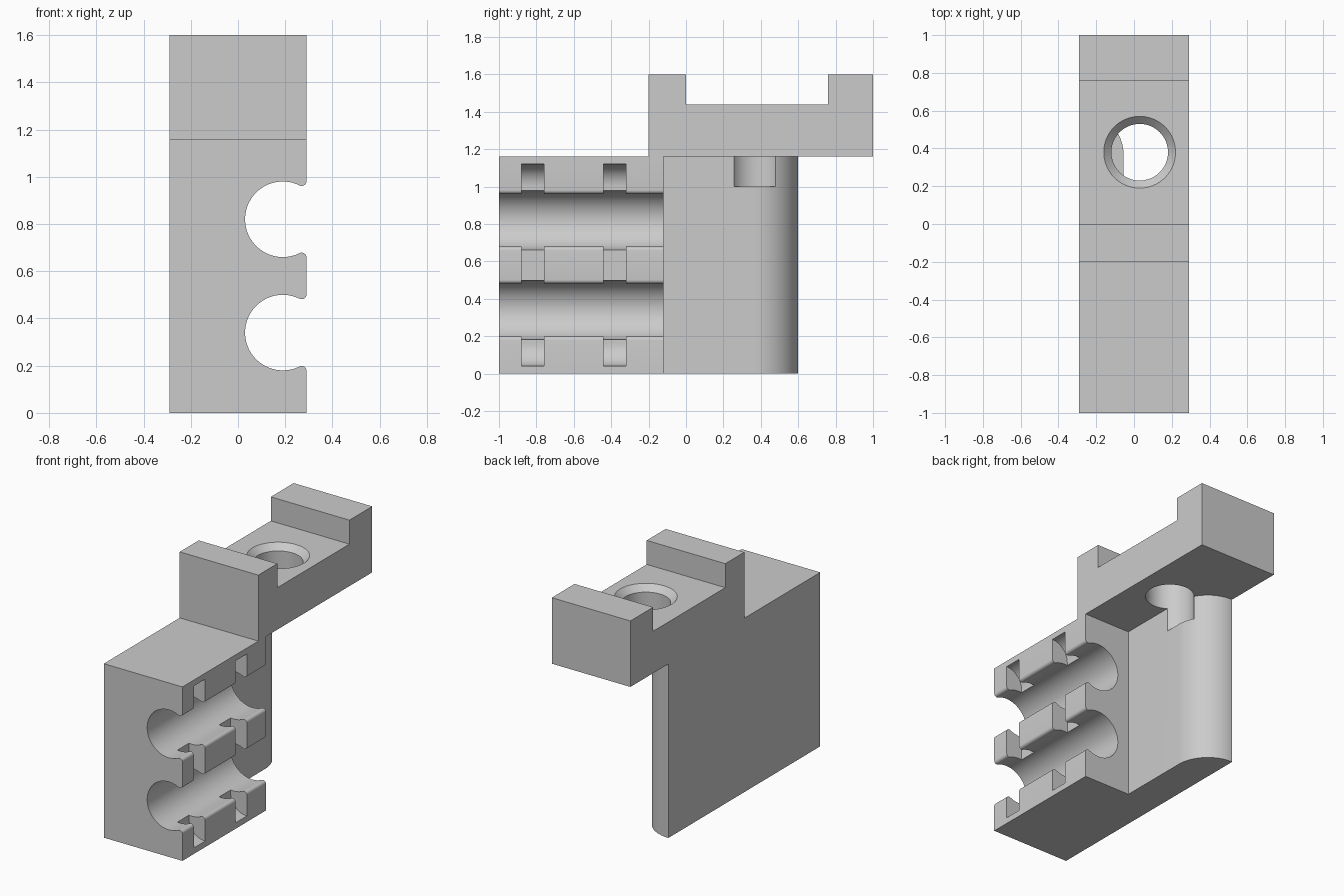
import bpy, bmesh
from math import cos, sin, radians, atan2, degrees, sqrt

cube = bpy.data.objects.get("Cube")
if cube:
    bpy.data.objects.remove(cube, do_unlink=True)

grey = bpy.data.materials.new("plain grey")
grey.use_nodes = True
grey.diffuse_color = (0.6, 0.6, 0.6, 1)
grey.node_tree.nodes["Principled BSDF"].inputs["Base Color"].default_value = (0.6, 0.6, 0.6, 1)

HALF = 0.29      # half width
BODY_TOP = 1.16
WALL_X = -0.055  # inner face of the rear wall


def arc(cx, cy, r, start, end, n):
    """Points on an arc, angles in degrees."""
    angles = [radians(start + (end - start) * i / n) for i in range(n + 1)]
    return [(cx + r * cos(a), cy + r * sin(a)) for a in angles]


def add_object(name, bm):
    bmesh.ops.recalc_face_normals(bm, faces=bm.faces)
    mesh = bpy.data.meshes.new(name)
    bm.to_mesh(mesh)
    bm.free()
    mesh.materials.append(grey)
    obj = bpy.data.objects.new(name, mesh)
    bpy.context.collection.objects.link(obj)
    return obj


def prism(name, outline, axis, lo, hi):
    """Extrude a 2D outline along the given axis from lo to hi."""
    bm = bmesh.new()
    place = {"x": lambda a, b: (lo, a, b),
             "y": lambda a, b: (a, lo, b),
             "z": lambda a, b: (a, b, lo)}[axis]
    face = bm.faces.new([bm.verts.new(place(a, b)) for a, b in outline])
    new = bmesh.ops.extrude_face_region(bm, geom=[face])["geom"]
    shift = [hi - lo if axis == k else 0 for k in "xyz"]
    bmesh.ops.translate(bm, vec=shift, verts=[v for v in new if isinstance(v, bmesh.types.BMVert)])
    return add_object(name, bm)


def cone(name, x, y, lo, hi, r_lo, r_hi):
    bm = bmesh.new()
    bmesh.ops.create_cone(bm, cap_ends=True, segments=64, radius1=r_lo, radius2=r_hi, depth=hi - lo)
    bmesh.ops.translate(bm, vec=(x, y, (lo + hi) / 2), verts=bm.verts)
    return add_object(name, bm)


def combine(target, other, operation):
    """Apply an exact boolean and discard the second object."""
    mod = target.modifiers.new(operation.lower(), "BOOLEAN")
    mod.operation, mod.solver, mod.object = operation, "EXACT", other
    bpy.context.view_layer.objects.active = target
    bpy.ops.object.modifier_apply(modifier=mod.name)
    bpy.data.objects.remove(other, do_unlink=True)


# Clip block: two round snap-in channels with rounded lips
BORE_X, BORE_R, LIP_R = 0.19, 0.16, 0.02
lip_x = HALF - LIP_R
rise = sqrt((BORE_R + LIP_R) ** 2 - (lip_x - BORE_X) ** 2)
mouth = degrees(atan2(rise, lip_x - BORE_X))
outline = [(-HALF, 0), (HALF, 0)]
for z in (0.34, 0.82):
    outline += arc(lip_x, z - rise, LIP_R, 0, 180 - mouth, 8)
    outline += arc(BORE_X, z, BORE_R, -mouth, mouth - 360, 48)[1:-1]
    outline += arc(lip_x, z + rise, LIP_R, mouth - 180, 0, 8)
outline += [(HALF, BODY_TOP), (-HALF, BODY_TOP)]
holder = prism("clip_holder", outline, "y", -1, -0.12)

# Tie grooves across the open side, with rounded ends
DEPTH = 0.12
groove = [(0.4, 0.04), (0.4, 1.12)]
groove += arc(HALF, 1.0, DEPTH, 90, 180, 16) + arc(HALF, 0.16, DEPTH, 180, 270, 16)
for y in (-0.88, -0.44):
    combine(holder, prism("groove_cutter", groove, "y", y, y + DEPTH), "DIFFERENCE")

# Rear wall with a rounded back edge
radius = WALL_X + HALF
wall = [(-HALF, -0.12), (WALL_X, -0.12)] + arc(-HALF, 0.6 - radius, radius, 0, 90, 24)
combine(holder, prism("rear_wall", wall, "z", 0, BODY_TOP), "UNION")

# Mounting bracket with raised ends
bracket = [(-0.2, BODY_TOP), (1, BODY_TOP), (1, 1.6), (0.76, 1.6),
           (0.76, 1.44), (0, 1.44), (0, 1.6), (-0.2, 1.6)]
combine(holder, prism("bracket", bracket, "x", -HALF, HALF), "UNION")

# Countersunk screw hole, which also notches the wall
combine(holder, cone("hole_cutter", 0.03, 0.38, 1.0, 1.5, 0.15, 0.15), "DIFFERENCE")
combine(holder, cone("sink_cutter", 0.03, 0.38, 1.38, 1.46, 0.13, 0.21), "DIFFERENCE")

# Smooth curves, sharp edges
bpy.ops.object.select_all(action="DESELECT")
holder.select_set(True)
bpy.context.view_layer.objects.active = holder
bpy.ops.object.shade_smooth_by_angle(angle=radians(30))
